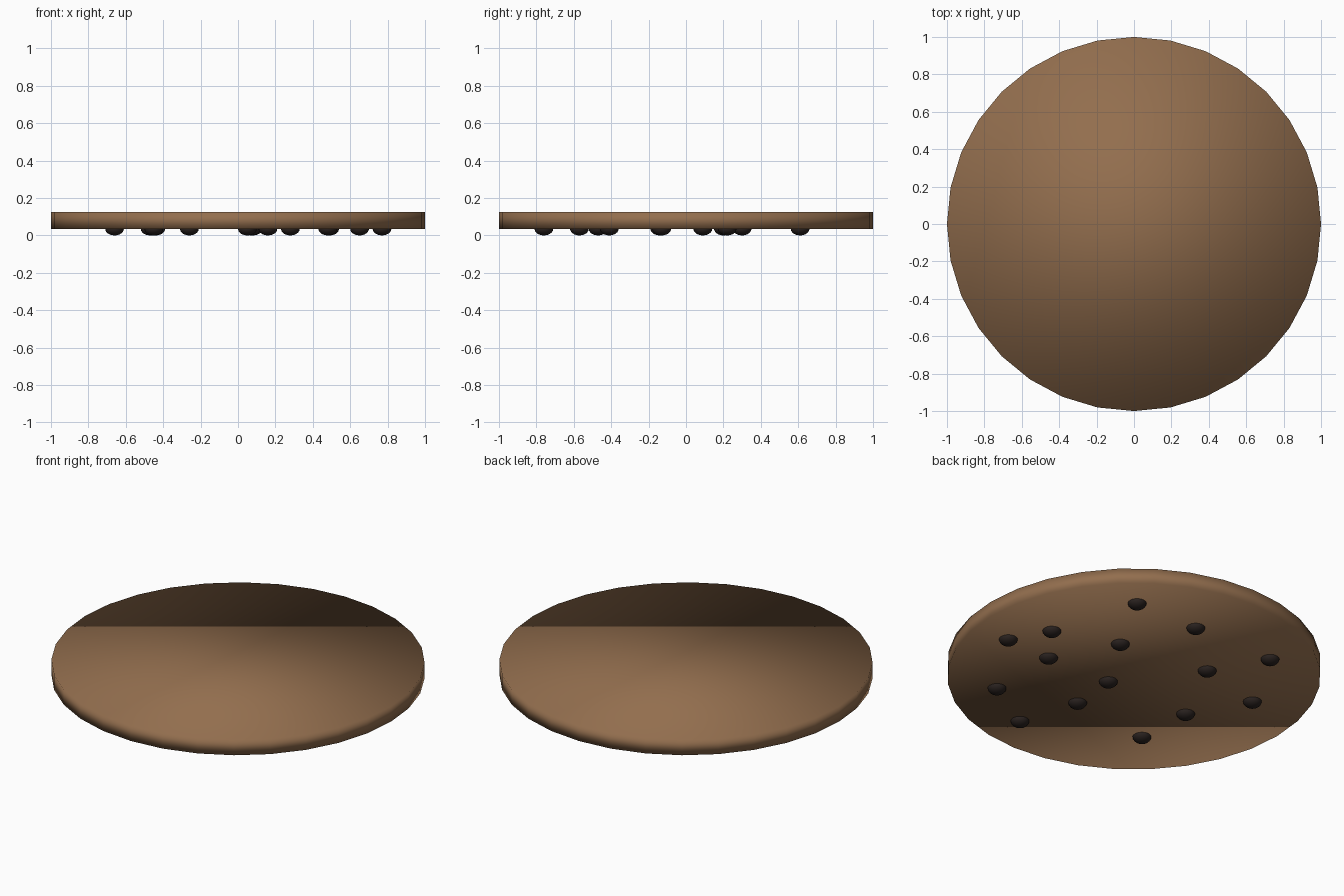
import bpy

if "Cube" in bpy.data.objects:
    bpy.data.objects.remove(bpy.data.objects["Cube"])


def make_material(name, rgb):
    mat = bpy.data.materials.new(name)
    mat.diffuse_color = (*rgb, 1.0)
    mat.use_nodes = True
    mat.node_tree.nodes["Principled BSDF"].inputs["Base Color"].default_value = mat.diffuse_color
    return mat


def finish(name, mat):
    obj = bpy.context.object
    obj.name = name
    obj.data.materials.append(mat)
    bpy.ops.object.shade_smooth()
    return obj


BASE_Z = 0.035       # underside of the biscuit
THICKNESS = 0.09
CHIP_R = 0.05

dough = make_material("baked dough", (0.29, 0.156, 0.076))
chocolate = make_material("dark chocolate", (0.023, 0.016, 0.014))

# Biscuit: one smooth-shaded 32-sided disc
bpy.ops.mesh.primitive_cylinder_add(vertices=32, radius=1, depth=THICKNESS,
                                    location=(0, 0, BASE_Z + THICKNESS / 2))
finish("biscuit", dough)

# Chocolate chips: flattened balls pressed into the underside
chips = [(0.49, 0.61), (0.65, 0.09), (0.08, 0.61), (0.77, -0.13), (0.28, 0.22),
         (0.48, -0.14), (-0.44, 0.61), (-0.26, 0.30), (0.07, -0.13),
         (0.48, -0.57), (0.05, -0.41), (-0.66, 0.20), (-0.47, -0.13),
         (0.16, -0.76), (-0.45, -0.47)]
for i, (x, y) in enumerate(chips):
    bpy.ops.mesh.primitive_uv_sphere_add(segments=20, ring_count=12, radius=CHIP_R,
                                         location=(x, y, BASE_Z))
    bpy.context.object.scale.z = BASE_Z / CHIP_R
    finish(f"chip_{i + 1}", chocolate)
